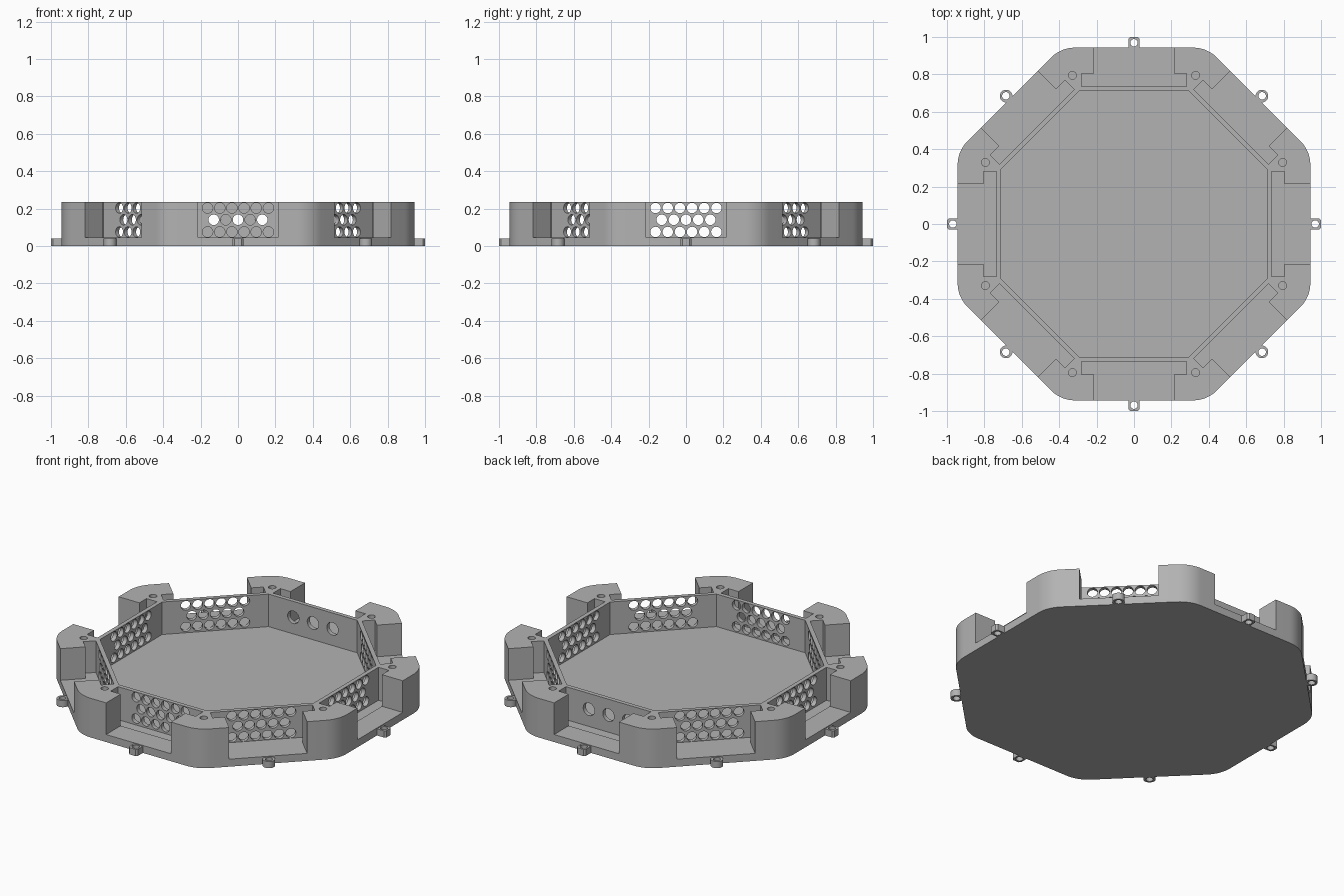
import bpy, bmesh
from math import cos, sin, pi, radians
from mathutils import Matrix

cube = bpy.data.objects.get("Cube")
if cube:
    bpy.data.objects.remove(cube, do_unlink=True)

grey = bpy.data.materials.new("plain grey")
grey.use_nodes = True
grey.diffuse_color = (0.45, 0.45, 0.45, 1)
grey.node_tree.nodes["Principled BSDF"].inputs["Base Color"].default_value = (0.45, 0.45, 0.45, 1)

HEIGHT, APOTHEM, CORNER = 0.235, 0.943, 0.18
INNER, FLOOR, BAY_FLOOR = 0.71, 0.04, 0.045
EIGHTH = pi / 4


def circle(cx, cy, r, sides=24, start=0.0, sweep=2 * pi):
    steps = sides if sweep > 6 else sides + 1
    return [(cx + r * cos(start + sweep * i / sides),
             cy + r * sin(start + sweep * i / sides)) for i in range(steps)]


def prism(bm, points, z0, z1, matrix=Matrix()):
    low = [bm.verts.new(matrix @ Matrix.Translation((x, y, z0)).translation) for x, y in points]
    top = [bm.verts.new(matrix @ Matrix.Translation((x, y, z1)).translation) for x, y in points]
    bm.faces.new(low[::-1])
    bm.faces.new(top)
    n = len(points)
    for i in range(n):
        j = (i + 1) % n
        bm.faces.new((low[i], low[j], top[j], top[i]))


def make(name, bm, cutter=False):
    bmesh.ops.recalc_face_normals(bm, faces=bm.faces[:])
    mesh = bpy.data.meshes.new(name)
    bm.to_mesh(mesh)
    bm.free()
    mesh.materials.append(grey)
    obj = bpy.data.objects.new(name, mesh)
    bpy.context.scene.collection.objects.link(obj)
    obj.hide_render = cutter
    return obj


def cut(obj, cutter):
    bpy.ops.object.select_all(action='DESELECT')
    bpy.context.view_layer.objects.active = obj
    obj.select_set(True)
    mod = obj.modifiers.new("cut", 'BOOLEAN')
    mod.operation = 'DIFFERENCE'
    mod.solver = 'EXACT'
    mod.object = cutter
    bpy.ops.object.modifier_apply(modifier=mod.name)
    bpy.data.objects.remove(cutter, do_unlink=True)


def smooth(obj):
    bpy.ops.object.select_all(action='DESELECT')
    bpy.context.view_layer.objects.active = obj
    obj.select_set(True)
    bpy.ops.object.shade_smooth_by_angle(angle=radians(25))


# Tray body: octagon with rounded corners
bm = bmesh.new()
outline = []
reach = (APOTHEM - CORNER) / cos(EIGHTH / 2)
for k in range(8):
    mid = EIGHTH * (k + 0.5)
    outline += circle(reach * cos(mid), reach * sin(mid), CORNER, 8, EIGHTH * k, EIGHTH)
prism(bm, outline, 0, HEIGHT)
body = make("octagonal_tray", bm)

# Central well
bm = bmesh.new()
prism(bm, circle(0, 0, INNER / cos(EIGHTH / 2), 8, EIGHTH / 2), FLOOR, 0.4)
cut(body, make("well_cutter", bm, True))

# Side bays with wider slots behind the corner blocks
half = [(0.735, 0.282), (0.805, 0.282), (0.805, 0.215), (1.1, 0.215)]
bay = [(x, -y) for x, y in half] + half[::-1]
bm = bmesh.new()
for k in range(8):
    prism(bm, bay, BAY_FLOOR, 0.4, Matrix.Rotation(EIGHTH * k, 4, 'Z'))
cut(body, make("bay_cutter", bm, True))

# Shallow step in the slots of the four main sides
bm = bmesh.new()
for k in range(0, 8, 2):
    prism(bm, [(0.735, -0.282), (0.805, -0.282), (0.805, 0.282), (0.735, 0.282)],
          0.037, 0.1, Matrix.Rotation(EIGHTH * k, 4, 'Z'))
cut(body, make("slot_cutter", bm, True))

# Wall perforations: staggered rows, with three larger holes at the back
bm = bmesh.new()
for k in range(8):
    turn = Matrix.Rotation(EIGHTH * k, 4, 'Z') @ Matrix.Rotation(pi / 2, 4, 'Y')
    if k == 2:
        spots = [(0.14, 0.13 * i, 0.038) for i in (-1, 0, 1)]
    else:
        spots = [(z, 0.065 * (i - (n - 1) / 2), 0.028)
                 for z, n in ((0.075, 6), (0.14, 5), (0.203, 6)) for i in range(n)]
    for z, t, r in spots:
        prism(bm, circle(-z, t, r), 0.69, 0.76, turn)
# Screw holes in the corner blocks
for k in range(8):
    a = EIGHTH * (k + 0.5)
    prism(bm, circle(0.86 * cos(a), 0.86 * sin(a), 0.021), 0.06, 0.4)
cut(body, make("hole_cutter", bm, True))
smooth(body)

# Mounting lugs: squared on the main sides, round on the diagonals
bm, holes = bmesh.new(), bmesh.new()
for k in range(8):
    turn = Matrix.Rotation(EIGHTH * k, 4, 'Z')
    if k % 2:
        shape = circle(0.967, 0, 0.034)
    else:
        shape = [(0.93, -0.029), (0.99, -0.029), (1, -0.019),
                 (1, 0.019), (0.99, 0.029), (0.93, 0.029)]
    prism(bm, shape, 0, FLOOR, turn)
    prism(holes, circle(0.969, 0, 0.02), -0.1, 0.1, turn)
lugs = make("mounting_lugs", bm)
cut(lugs, make("lug_hole_cutter", holes, True))
smooth(lugs)
